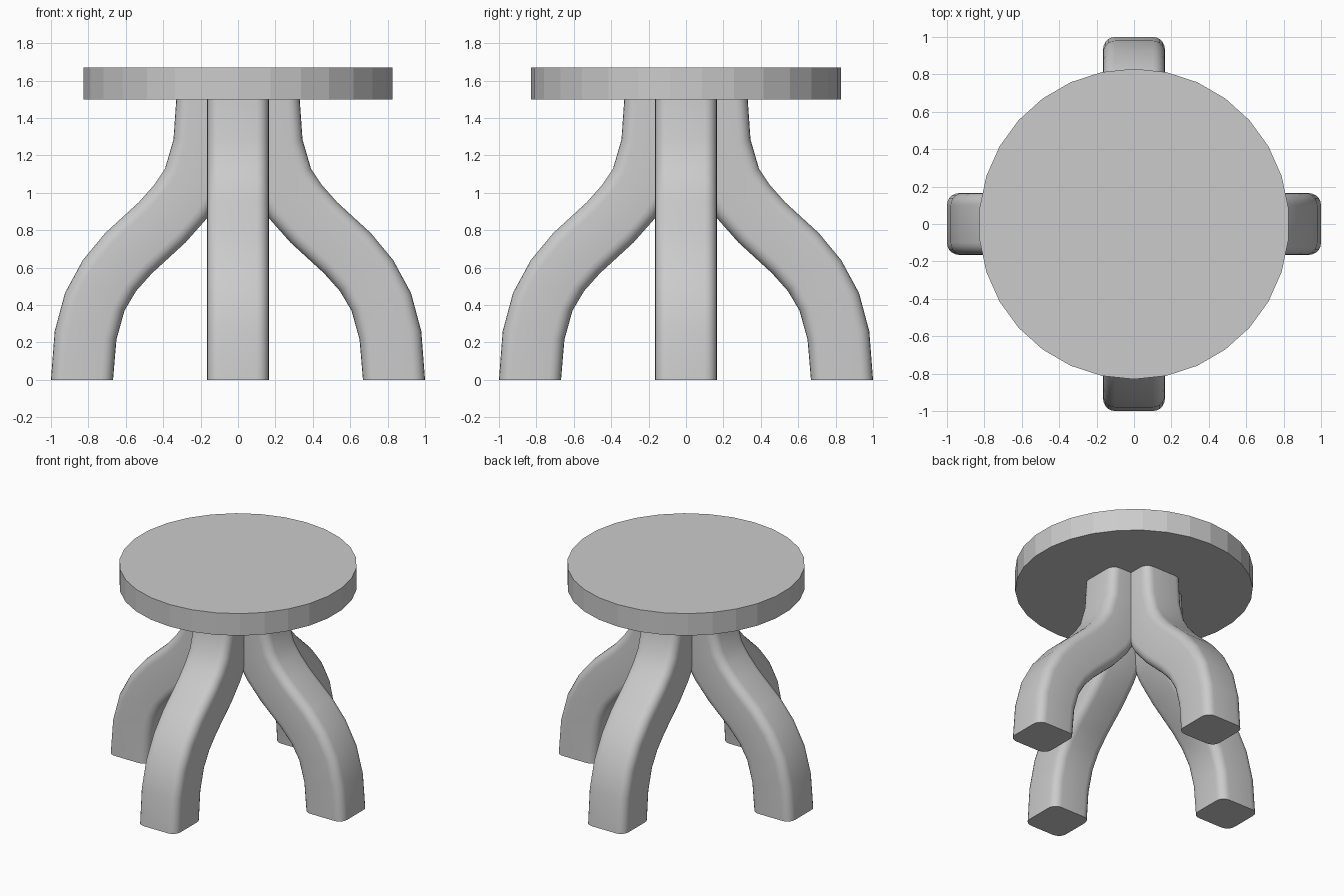
import bpy, bmesh, math

if "Cube" in bpy.data.objects:
    bpy.data.objects.remove(bpy.data.objects["Cube"])

HALF = 0.165     # half the leg's thickness
R = 0.065        # rounded corner radius
# Leg side profile from floor to seat: outer (x, z), inner (x, z)
PROFILE = [
    ((1.0, 0.0), (0.668, 0.0)),
    ((0.98, 0.26), (0.65, 0.215)),
    ((0.925, 0.465), (0.607, 0.37)),
    ((0.83, 0.64), (0.545, 0.475)),
    ((0.71, 0.785), (0.46, 0.57)),
    ((0.53, 0.95), (0.28, 0.735)),
    ((0.45, 1.04), (0.165, 0.865)),
    ((0.39, 1.13), (0.08, 1.0)),
    ((0.345, 1.285), (0.015, 1.23)),
    ((0.33, 1.5), (0.0, 1.5)),
]


def new_object(name, bm):
    bmesh.ops.recalc_face_normals(bm, faces=bm.faces)
    mesh = bpy.data.meshes.new(name)
    bm.to_mesh(mesh)
    bm.free()
    ob = bpy.data.objects.new(name, mesh)
    bpy.context.collection.objects.link(ob)
    return ob


def rounded_square(steps=5):
    pts = []
    for corner, (sx, sy) in enumerate([(1, 1), (-1, 1), (-1, -1), (1, -1)]):
        for i in range(steps + 1):
            a = math.radians(90 * (corner + i / steps))
            pts.append((sx * (HALF - R) + R * math.cos(a),
                        sy * (HALF - R) + R * math.sin(a)))
    return pts


def make_leg(name, angle):
    bm = bmesh.new()
    rings = []
    for (ox, oz), (ix, iz) in PROFILE:
        ring = []
        for u, v in rounded_square():
            t = (u / HALF + 1) / 2
            ring.append(bm.verts.new((ix + (ox - ix) * t, v, iz + (oz - iz) * t)))
        rings.append(ring)
    n = len(rings[0])
    for a, b in zip(rings, rings[1:]):
        for i in range(n):
            j = (i + 1) % n
            bm.faces.new((a[i], a[j], b[j], b[i]))
    bm.faces.new(rings[0])
    bm.faces.new(rings[-1])
    leg = new_object(name, bm)
    leg.rotation_euler.z = angle
    bpy.ops.object.select_all(action='DESELECT')
    leg.select_set(True)
    bpy.context.view_layer.objects.active = leg
    bpy.ops.object.shade_smooth_by_angle(angle=math.radians(35))


# Four curved legs
for k, side in enumerate(("right", "back", "left", "front")):
    make_leg(side + "_leg", k * math.pi / 2)

# Round seat with 30 flat sides
bpy.ops.mesh.primitive_cylinder_add(vertices=30, radius=0.83, depth=0.17,
                                    location=(0, 0, 1.585))
bpy.context.object.name = "seat"
